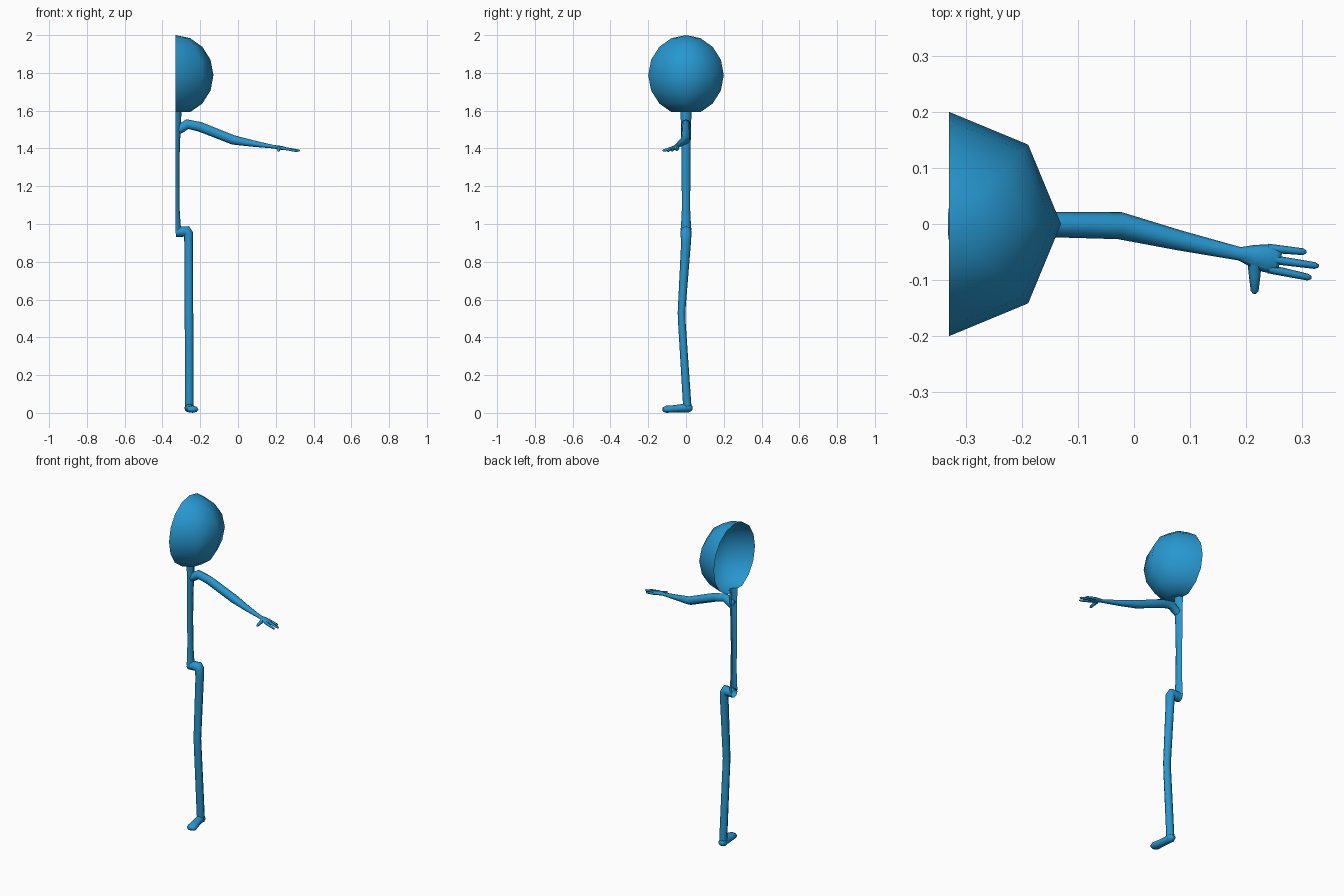
import bpy, bmesh, math
from mathutils import Vector

blue = bpy.data.materials.new("blue")
blue.diffuse_color = (0.02, 0.31, 0.63, 1)
CUT = -0.33  # plane where the half body is open


def finish(name, bm):
    bmesh.ops.recalc_face_normals(bm, faces=bm.faces)
    for f in bm.faces:
        f.smooth = True
    me = bpy.data.meshes.new(name)
    bm.to_mesh(me)
    bm.free()
    me.materials.append(blue)
    ob = bpy.data.objects.new(name, me)
    bpy.context.collection.objects.link(ob)
    return ob


def bridge(bm, rings, closed):
    for a, b in zip(rings, rings[1:]):
        n = len(a)
        for i in range(n if closed else n - 1):
            j = (i + 1) % n
            bm.faces.new((a[i], a[j], b[j], b[i]))


def tube(name, stations, ref, sides=8, cap_start=False, cap_end=True):
    """Loft ellipses (x, y, z, half width, half height) with mitred bends."""
    bm = bmesh.new()
    pts = [Vector(s[:3]) for s in stations]
    rings = []
    for i, s in enumerate(stations):
        d0 = (pts[i] - pts[max(i - 1, 0)]).normalized()
        d1 = (pts[min(i + 1, len(pts) - 1)] - pts[i]).normalized()
        t = (d0 + d1).normalized()
        v = (Vector(ref) - t * t.dot(Vector(ref))).normalized()
        u = t.cross(v)
        mitre = 1 / max(0.6, t.dot(d1 if i == 0 else d0))
        ring = []
        for k in range(sides):
            a = 2 * math.pi * k / sides
            ring.append(bm.verts.new(pts[i] + u * s[3] * mitre * math.cos(a) + v * s[4] * math.sin(a)))
        rings.append(ring)
    bridge(bm, rings, True)
    if cap_start:
        bm.faces.new(rings[0])
    if cap_end:
        bm.faces.new(rings[-1])
    return finish(name, bm)


def half_lathe(name, profile, segs=4):
    """Half revolve of (x radius, y radius, z) about the open plane."""
    bm = bmesh.new()
    rings = []
    for rx, ry, z in profile:
        angles = [-math.pi / 2 + math.pi * k / segs for k in range(segs + 1)]
        rings.append([bm.verts.new((CUT + rx * math.cos(a), ry * math.sin(a), z)) for a in angles])
    bridge(bm, rings, False)
    bmesh.ops.remove_doubles(bm, verts=bm.verts, dist=1e-5)
    return finish(name, bm)


# Head: half of an eight-sided ball, closed underneath up to the neck
R, CZ = 0.212, 1.788
head = [(0.2 * math.sin(a), 0.2 * math.sin(a), CZ + R * math.cos(a))
        for a in (math.pi * k / 8 for k in range(8))]
head.append((0.03, 0.03, head[-1][2]))
half_lathe("head", head)

# Neck and torso: open half tube
half_lathe("torso", [(0.03, 0.03, 1.593), (0.029, 0.027, 1.54), (0.027, 0.027, 1.49),
                     (0.023, 0.025, 1.44), (0.019, 0.023, 1.27), (0.021, 0.022, 1.08),
                     (0.026, 0.026, 1.0), (0.03, 0.029, 0.965)])

# Arm running into the palm
tube("arm", [(-0.318, 0, 1.498, 0.022, 0.024), (-0.300, 0, 1.508, 0.022, 0.025),
             (-0.268, 0, 1.529, 0.022, 0.026), (-0.20, 0, 1.514, 0.022, 0.026),
             (-0.025, -0.003, 1.445, 0.024, 0.025), (0.08, -0.029, 1.426, 0.018, 0.017),
             (0.188, -0.053, 1.409, 0.012, 0.009), (0.212, -0.057, 1.406, 0.020, 0.010),
             (0.235, -0.061, 1.402, 0.025, 0.010), (0.252, -0.064, 1.399, 0.024, 0.008),
             (0.260, -0.066, 1.398, 0.019, 0.005)], (0, 0, 1))


# Fingers and thumb with rounded tips
def finger(name, a, b, r0, r1):
    a, b = Vector(a), Vector(b)
    st = [(*a.lerp(b, f), r, r) for f, r in
          ((0, r0), (0.5, (r0 + r1) / 2), (0.92, r1), (1, r1 * 0.45))]
    tube(name, st, (0, 0, 1), 6)


finger("finger_back", (0.238, -0.043, 1.401), (0.307, -0.050, 1.390), 0.008, 0.006)
finger("finger_middle", (0.245, -0.063, 1.401), (0.329, -0.075, 1.388), 0.008, 0.006)
finger("finger_front", (0.240, -0.080, 1.400), (0.316, -0.096, 1.385), 0.008, 0.006)
finger("thumb", (0.215, -0.066, 1.402), (0.215, -0.124, 1.388), 0.013, 0.007)

# Hip bending into the leg
tube("leg", [(CUT, 0, 0.957, 0.027, 0.029), (-0.295, 0, 0.959, 0.027, 0.029),
             (-0.272, 0, 0.961, 0.026, 0.029), (-0.262, 0, 0.946, 0.025, 0.029),
             (-0.261, 0, 0.90, 0.023, 0.026), (-0.260, -0.024, 0.53, 0.023, 0.020),
             (-0.259, -0.022, 0.48, 0.023, 0.020), (-0.258, 0.006, 0.045, 0.023, 0.022),
             (-0.258, 0.008, 0.012, 0.023, 0.020)], (0, 1, 0))

# Foot turned slightly outward
tube("foot", [(-0.261, 0.033, 0.024, 0.014, 0.012), (-0.259, 0.015, 0.026, 0.025, 0.024),
              (-0.256, -0.02, 0.025, 0.023, 0.022), (-0.247, -0.07, 0.021, 0.028, 0.019),
              (-0.240, -0.105, 0.019, 0.031, 0.019), (-0.237, -0.121, 0.018, 0.022, 0.012)],
     (0, 0, 1), cap_start=True)
